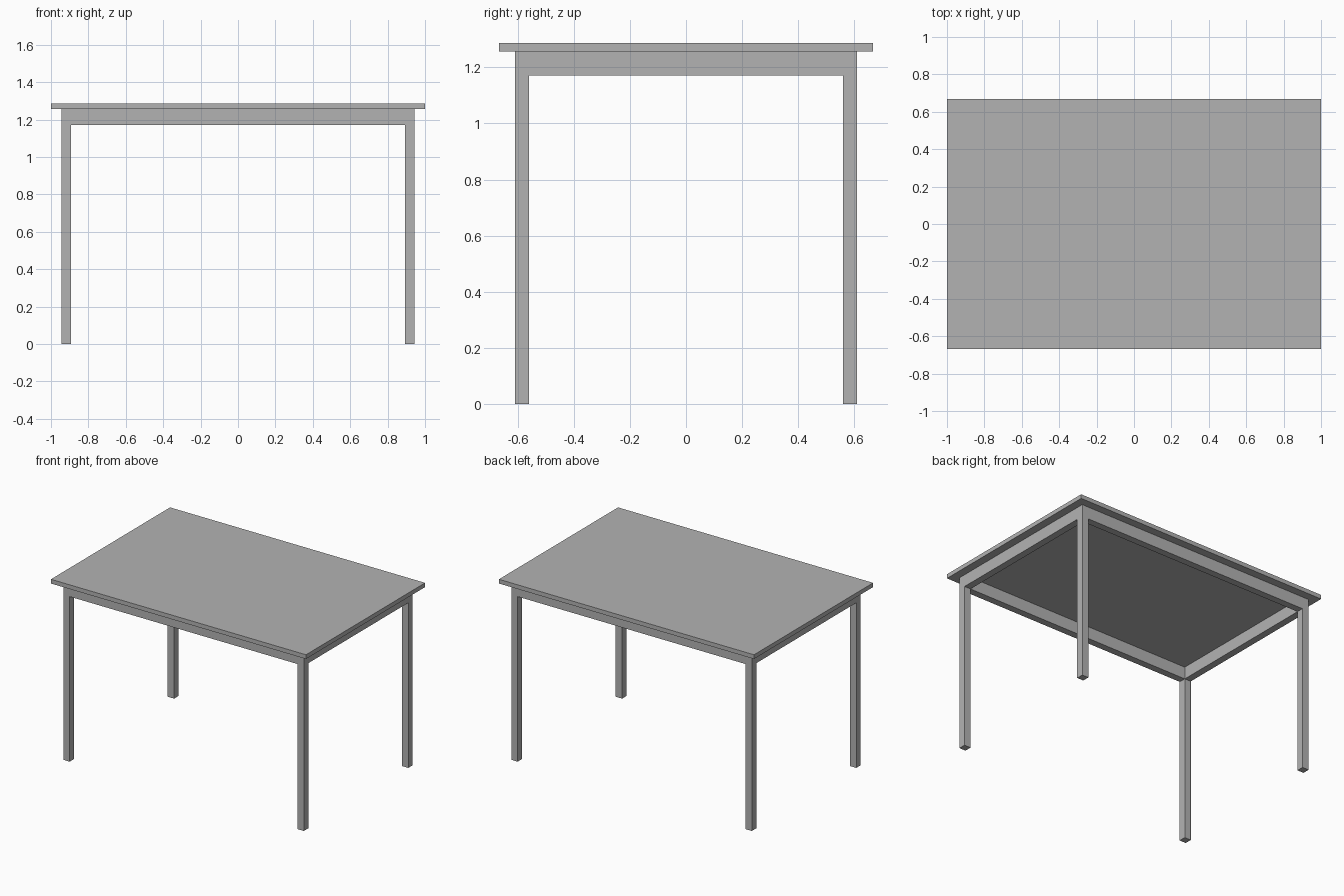
import bpy
import bmesh
from mathutils import Matrix, Vector

# Remove the default cube
cube = bpy.data.objects.get("Cube")
if cube:
    bpy.data.objects.remove(cube, do_unlink=True)

# Single flat grey
GREY = (0.45, 0.45, 0.45, 1.0)
grey = bpy.data.materials.new("plain_grey")
grey.use_nodes = True
grey.diffuse_color = GREY
grey.node_tree.nodes["Principled BSDF"].inputs["Base Color"].default_value = GREY

# Key dimensions
TOP_X, TOP_Y = 1.0, 0.667        # half size of the table top
LEG_X, LEG_Y = 0.943, 0.61       # outer faces of the legs
LEG = 0.05                       # leg and apron thickness
APRON_Z, UNDER_Z, TOP_Z = 1.17, 1.256, 1.286


def box(name, low, high):
    """Box between two opposite corners."""
    low, high = Vector(low), Vector(high)
    bm = bmesh.new()
    bmesh.ops.create_cube(bm, size=1.0, matrix=Matrix.LocRotScale(
        (low + high) / 2, None, high - low))
    mesh = bpy.data.meshes.new(name)
    bm.to_mesh(mesh)
    bm.free()
    mesh.materials.append(grey)
    obj = bpy.data.objects.new(name, mesh)
    bpy.context.collection.objects.link(obj)
    return obj


def span(side, outer):
    """Low and high limits of a member whose outer face is on one side."""
    return sorted((side * outer, side * (outer - LEG)))


# Table top
box("table_top", (-TOP_X, -TOP_Y, UNDER_Z), (TOP_X, TOP_Y, TOP_Z))

# Four square legs
for y_name, sy in (("front", -1), ("back", 1)):
    for x_name, sx in (("left", 1), ("right", -1)):
        x0, x1 = span(sx, LEG_X)
        y0, y1 = span(sy, LEG_Y)
        box(f"{y_name}_{x_name}_leg", (x0, y0, 0), (x1, y1, UNDER_Z))

# Long aprons between the legs, flush with their outer faces
inner_x, inner_y = LEG_X - LEG, LEG_Y - LEG
for name, s in (("front_apron", -1), ("back_apron", 1)):
    y0, y1 = span(s, LEG_Y)
    box(name, (-inner_x, y0, APRON_Z), (inner_x, y1, UNDER_Z))

# Short aprons at the ends
for name, s in (("left_apron", 1), ("right_apron", -1)):
    x0, x1 = span(s, LEG_X)
    box(name, (x0, -inner_y, APRON_Z), (x1, inner_y, UNDER_Z))
